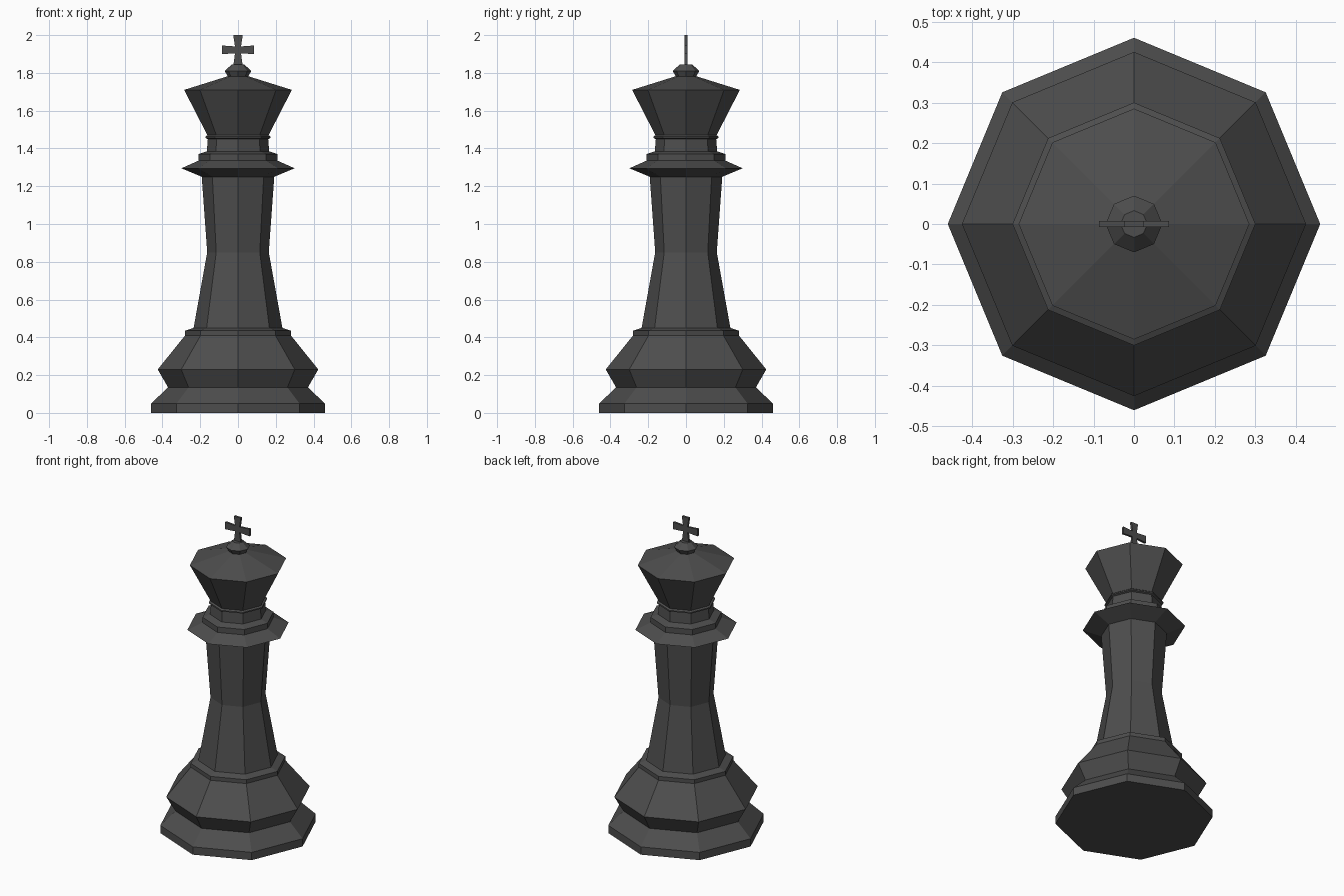
import bpy, bmesh, math

if "Cube" in bpy.data.objects:
    bpy.data.objects.remove(bpy.data.objects["Cube"])

mat = bpy.data.materials.new("charcoal")
mat.diffuse_color = (0.075, 0.075, 0.075, 1)
mat.use_nodes = True
mat.node_tree.nodes["Principled BSDF"].inputs["Base Color"].default_value = mat.diffuse_color


def add_object(name, bm):
    bmesh.ops.recalc_face_normals(bm, faces=bm.faces)
    mesh = bpy.data.meshes.new(name)
    bm.to_mesh(mesh)
    bm.free()
    mesh.materials.append(mat)
    obj = bpy.data.objects.new(name, mesh)
    bpy.context.collection.objects.link(obj)
    return obj


def turned(name, profile, sides=8):
    """Flat-sided turned part from (radius, height) points, capped at both ends."""
    bm = bmesh.new()
    rings = [[bm.verts.new((r * math.cos(2 * math.pi * i / sides),
                            r * math.sin(2 * math.pi * i / sides), z))
              for i in range(sides)] for r, z in profile]
    for a, b in zip(rings, rings[1:]):
        for i in range(sides):
            j = (i + 1) % sides
            bm.faces.new((a[i], a[j], b[j], b[i]))
    bm.faces.new(rings[0][::-1])
    bm.faces.new(rings[-1])
    return add_object(name, bm)


# One continuous turned body: foot, shaft, collar, neck, crown and knob
turned("body", [
    (0.46, 0), (0.46, 0.05), (0.37, 0.135), (0.425, 0.23),      # foot
    (0.28, 0.41), (0.28, 0.435), (0.235, 0.45),                 # upper step
    (0.163, 0.85), (0.192, 1.25),                               # shaft
    (0.30, 1.295), (0.21, 1.335), (0.21, 1.37), (0.165, 1.385), # collar
    (0.16, 1.45), (0.172, 1.455), (0.172, 1.463), (0.162, 1.47),# neck ring
    (0.285, 1.71), (0.055, 1.782),                              # crown
    (0.07, 1.81), (0.033, 1.845),                               # knob
])

# Thin flared cross on top, outline extruded through y
zc, t = 1.922, 0.007
outline = [(-0.025, 1.835), (0.025, 1.835), (0.016, zc - 0.018),
           (0.086, zc - 0.023), (0.086, zc + 0.023), (0.016, zc + 0.018),
           (0.025, 2.0), (-0.025, 2.0), (-0.016, zc + 0.018),
           (-0.086, zc + 0.023), (-0.086, zc - 0.023), (-0.016, zc - 0.018)]
bm = bmesh.new()
face = bm.faces.new([bm.verts.new((x, -t, z)) for x, z in outline])
ext = bmesh.ops.extrude_face_region(bm, geom=[face], use_keep_orig=True)
bmesh.ops.translate(bm, vec=(0, 2 * t, 0),
                    verts=[v for v in ext["geom"] if isinstance(v, bmesh.types.BMVert)])
add_object("top_cross", bm)
